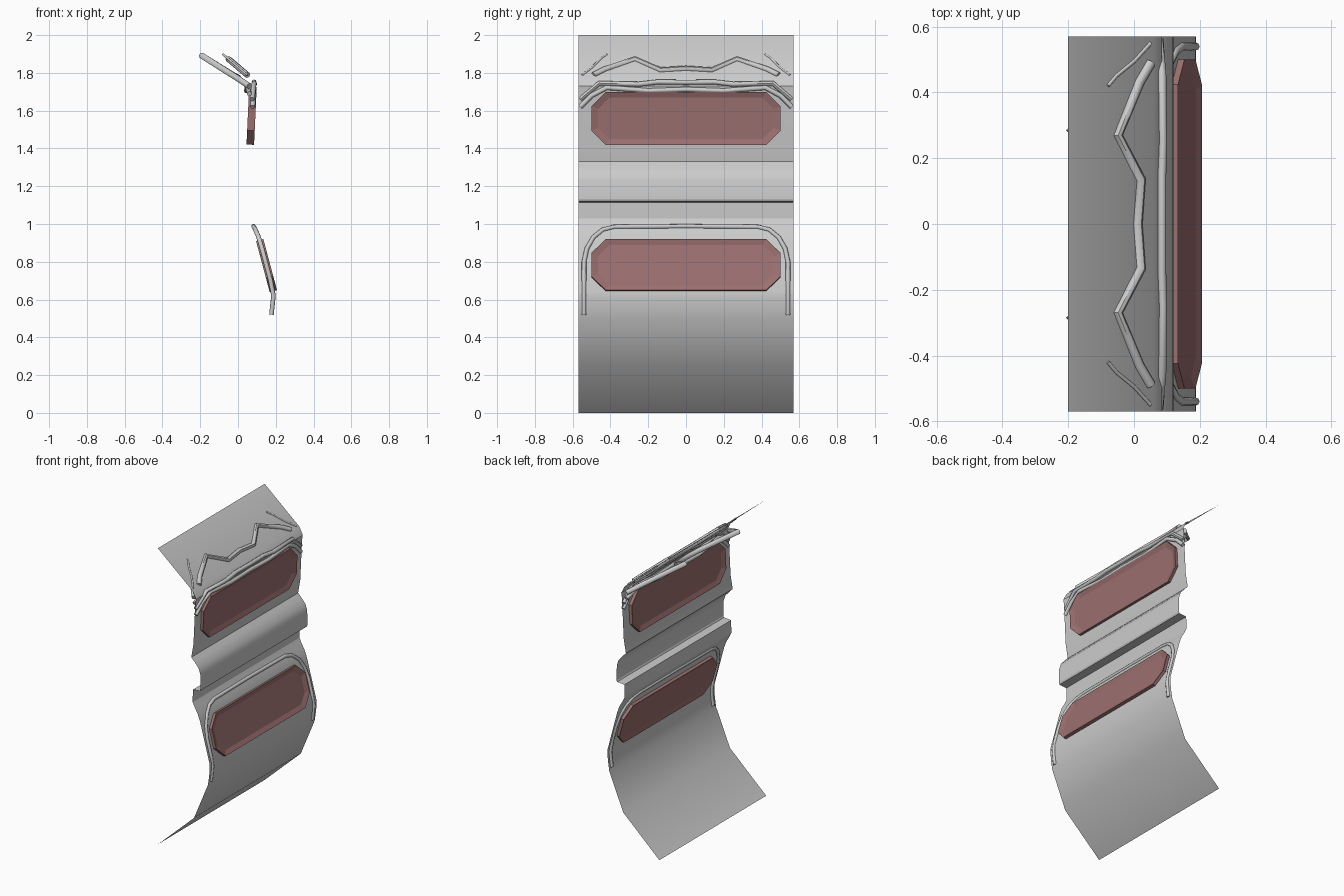
import bpy, bmesh
from mathutils import Vector

if "Cube" in bpy.data.objects:
    bpy.data.objects.remove(bpy.data.objects["Cube"])

W = 0.57  # half width of the sheet along y


def add_mesh(name, bm, angle=None, mat=None):
    bmesh.ops.recalc_face_normals(bm, faces=bm.faces)
    me = bpy.data.meshes.new(name)
    bm.to_mesh(me)
    bm.free()
    ob = bpy.data.objects.new(name, me)
    bpy.context.collection.objects.link(ob)
    if mat:
        me.materials.append(mat)
    if angle:
        bpy.ops.object.select_all(action='DESELECT')
        ob.select_set(True)
        bpy.context.view_layer.objects.active = ob
        bpy.ops.object.shade_smooth_by_angle(angle=angle)
    return ob


# Folded sheet: open profile (x, z) from roof edge to lower lip
profile = [(-0.2, 2.0), (0.06, 1.78), (0.085, 1.73), (0.08, 1.70), (0.066, 1.42),
           (0.05, 1.33), (0.075, 1.305), (0.105, 1.27), (0.118, 1.23), (0.12, 1.13),
           (0.115, 1.12), (0.062, 1.115), (0.06, 1.03), (0.075, 1.0), (0.098, 0.96),
           (0.115, 0.915), (0.187, 0.645), (0.188, 0.61), (0.183, 0.56), (0.174, 0.5),
           (0.07, 0.25), (-0.2, 0.0)]
bm = bmesh.new()
rows = [[bm.verts.new((x, y, z)) for y in (-W, W)] for x, z in profile]
for a, b in zip(rows, rows[1:]):
    bm.faces.new((a[0], a[1], b[1], b[0]))
add_mesh("folded_sheet", bm, 0.45)


def sheet_x(z):
    for (x0, z0), (x1, z1) in zip(profile, profile[1:]):
        if z1 <= z <= z0:
            return x0 + (x1 - x0) * (z0 - z) / (z0 - z1)
    return profile[-1][0]


def roof_z(x):
    return 2.0 - (x + 0.2) * 0.22 / 0.26


# Octagonal windows with a raised rim and a recessed pane on both sides
red = bpy.data.materials.new("window_red")
red.diffuse_color = (0.33, 0.16, 0.16, 1)
red.use_nodes = True
red.node_tree.nodes["Principled BSDF"].inputs["Base Color"].default_value = red.diffuse_color


def window(name, top, bottom):
    top, bottom = Vector((top[0], 0, top[1])), Vector((bottom[0], 0, bottom[1]))
    mid, up = (top + bottom) / 2, (top - bottom).normalized()
    side = Vector((0, 1, 0))
    out = side.cross(up)
    h = (top - bottom).length / 2

    def ring(hy, hz, c, d):
        pts = [(hy, hz - c), (hy - c, hz), (c - hy, hz), (-hy, hz - c),
               (-hy, c - hz), (c - hy, -hz), (hy - c, -hz), (hy, c - hz)]
        return [bm.verts.new(mid + side * y + up * z + out * d) for y, z in pts]

    bm = bmesh.new()
    rings = [ring(0.465, h - 0.03, 0.06, -0.009), ring(0.5, h, 0.075, -0.02),
             ring(0.5, h, 0.075, 0.02), ring(0.465, h - 0.03, 0.06, 0.009)]
    for a, b in zip(rings, rings[1:]):
        for i in range(8):
            j = (i + 1) % 8
            bm.faces.new((a[i], a[j], b[j], b[i]))
    bm.faces.new(rings[0])
    bm.faces.new(rings[-1])
    add_mesh(name, bm, mat=red)


window("upper_window", (0.078, 1.70), (0.065, 1.42))
window("lower_window", (0.115, 0.915), (0.187, 0.645))


# Tubular trim
def tube(name, pts, r):
    cu = bpy.data.curves.new(name, 'CURVE')
    cu.dimensions = '3D'
    cu.bevel_depth = r
    cu.bevel_resolution = 2
    cu.use_fill_caps = True
    sp = cu.splines.new('POLY')
    sp.points.add(len(pts) - 1)
    for p, co in zip(sp.points, pts):
        p.co = (*co, 1)
    ob = bpy.data.objects.new(name, cu)
    bpy.context.collection.objects.link(ob)
    bpy.ops.object.select_all(action='DESELECT')
    ob.select_set(True)
    bpy.context.view_layer.objects.active = ob
    bpy.ops.object.convert(target='MESH')
    bpy.ops.object.shade_smooth_by_angle(angle=0.8)


def mirrored(half):
    return half + [(x, -y, z) for x, y, z in reversed(half) if y != 0]


# Lower window surround: legs, rounded corners, top bar
frame = [(-0.54, 0.52), (-0.54, 0.62), (-0.54, 0.7), (-0.54, 0.8), (-0.525, 0.87),
         (-0.49, 0.93), (-0.44, 0.97), (-0.38, 0.985), (0, 0.988)]
tube("lower_surround", mirrored([(sheet_x(z), y, z) for y, z in frame]), 0.012)

# Zigzag tube lying on the roof
zig = [(0.05, -0.49), (0.015, -0.43), (-0.05, -0.27), (0.02, -0.135), (0.01, 0)]
tube("roof_zigzag", mirrored([(x, y, roof_z(x)) for x, y in zig]), 0.016)

# Zigzag tube hanging under the roof
under = [(0.06, -0.55, 1.73), (0.0, -0.48, 1.77), (-0.19, -0.285, 1.89),
         (-0.02, -0.13, 1.785), (0.0, 0, 1.775)]
tube("under_roof_zigzag", mirrored(under), 0.017)

# Brow tubes above the upper window
tube("upper_brow", mirrored([(0.075, -0.56, 1.66), (0.085, -0.46, 1.745),
                             (0.088, -0.25, 1.74), (0.085, -0.15, 1.752), (0.085, 0, 1.75)]), 0.013)
tube("lower_brow", mirrored([(0.078, -0.56, 1.62), (0.08, -0.5, 1.68), (0.085, -0.42, 1.722),
                             (0.085, -0.26, 1.71), (0.085, -0.2, 1.705), (0.085, 0, 1.712)]), 0.013)
tube("inner_brow", mirrored([(0.06, -0.55, 1.69), (0.05, -0.42, 1.735),
                             (0.045, -0.2, 1.705), (0.045, 0, 1.71)]), 0.013)

# Thin ribs at the roof ends
for label, s in (("front", -1), ("back", 1)):
    rib = [(-0.08, 0.42), (-0.055, 0.45), (0.0, 0.495), (0.05, 0.55)]
    tube(label + "_roof_rib", [(x, s * y, roof_z(x)) for x, y in rib], 0.006)
